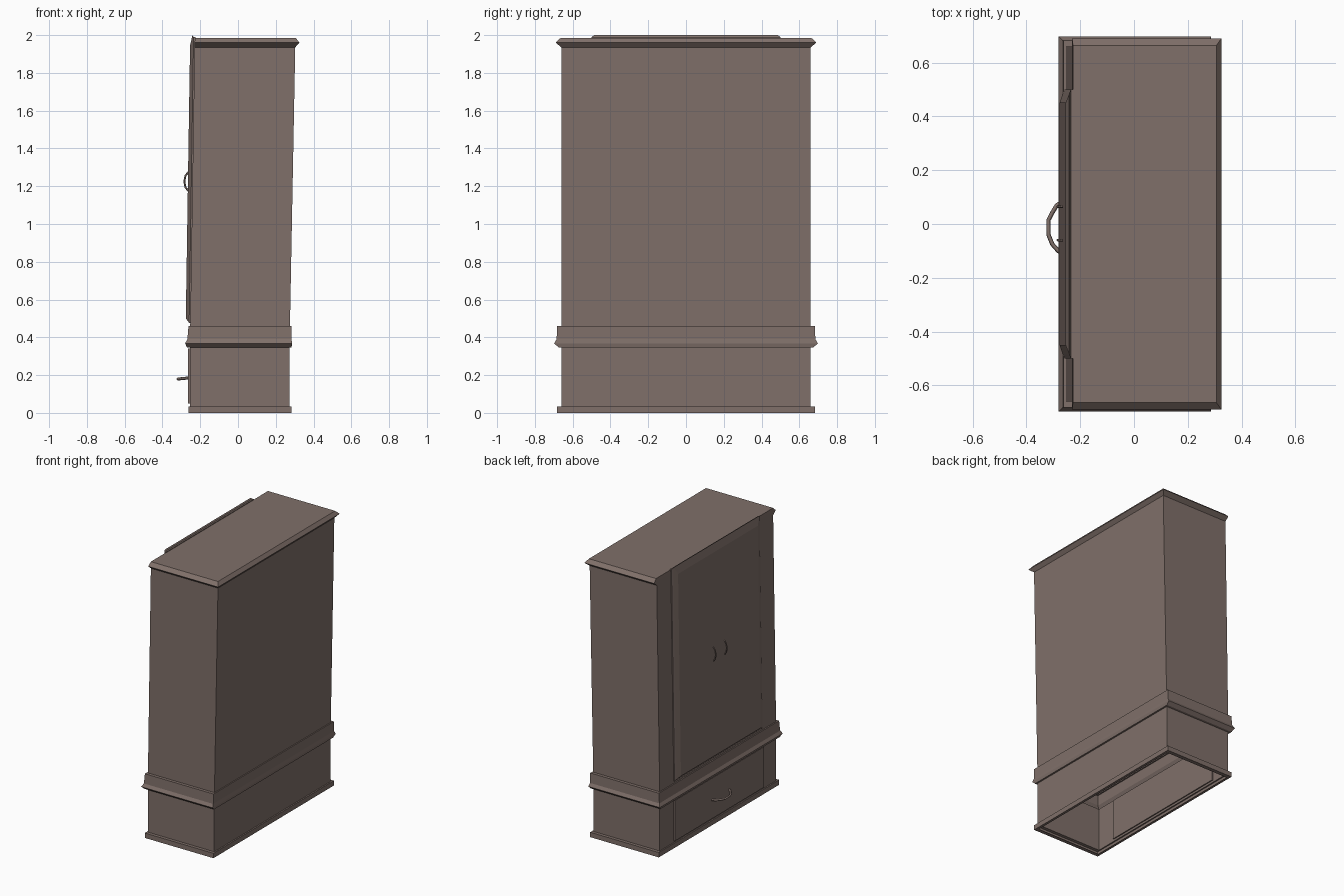
import bpy
import bmesh

cube = bpy.data.objects.get("Cube")
if cube:
    bpy.data.objects.remove(cube, do_unlink=True)

# Single wood colour
wood = bpy.data.materials.new("brown wood")
wood.use_nodes = True
colour = (0.215, 0.162, 0.143, 1)
wood.diffuse_color = colour
wood.node_tree.nodes["Principled BSDF"].inputs["Base Color"].default_value = colour


def front_x(z):
    """Leaning front plane of the upper cabinet."""
    return -0.253 + max(0, z - 0.46) * 0.0156


def loft(name, rings, cap_start=False):
    """Join four-cornered rings with quads and close the last one."""
    bm = bmesh.new()
    loops = [[bm.verts.new(p) for p in ring] for ring in rings]
    for a, b in zip(loops, loops[1:]):
        for i in range(4):
            j = (i + 1) % 4
            bm.faces.new((a[i], a[j], b[j], b[i]))
    bm.faces.new(loops[-1])
    if cap_start:
        bm.faces.new(loops[0][::-1])
    bmesh.ops.recalc_face_normals(bm, faces=bm.faces)
    mesh = bpy.data.meshes.new(name)
    bm.to_mesh(mesh)
    bm.free()
    mesh.materials.append(wood)
    obj = bpy.data.objects.new(name, mesh)
    bpy.context.collection.objects.link(obj)
    return obj


def level(z, x0, x1, y):
    """Horizontal rectangle."""
    return [(x0, -y, z), (x1, -y, z), (x1, y, z), (x0, y, z)]


def panel(name, steps):
    """Upright board on the front; steps are (half width, bottom, top, depth)."""
    rings = [[(front_x(z) - d, y, z) for y, z in
              ((-w, z0), (w, z0), (w, z1), (-w, z1))] for w, z0, z1, d in steps]
    return loft(name, rings, cap_start=True)


def handle(name, points, radius):
    """Thin bowed pull."""
    curve = bpy.data.curves.new(name, "CURVE")
    curve.dimensions = "3D"
    curve.bevel_depth = radius
    curve.bevel_resolution = 0
    curve.use_fill_caps = True
    spline = curve.splines.new("POLY")
    spline.points.add(len(points) - 1)
    for p, co in zip(spline.points, points):
        p.co = (*co, 1)
    curve.materials.append(wood)
    obj = bpy.data.objects.new(name, curve)
    bpy.context.collection.objects.link(obj)


# Hollow carcass, open underneath: plinth, base, waist moulding, body, cornice
loft("cabinet_body", [
    level(0, -0.245, 0.265, 0.655),
    level(0, -0.262, 0.283, 0.683),
    level(0.035, -0.262, 0.283, 0.683),
    level(0.035, -0.253, 0.273, 0.66),
    level(0.345, -0.253, 0.273, 0.66),
    level(0.347, -0.27, 0.283, 0.675),
    level(0.368, -0.28, 0.287, 0.698),
    level(0.39, -0.268, 0.283, 0.685),
    level(0.46, -0.262, 0.283, 0.682),
    level(0.46, -0.253, 0.275, 0.66),
    level(1.935, -0.23, 0.303, 0.66),
    level(1.96, -0.23, 0.325, 0.69),
    level(1.985, -0.227, 0.306, 0.664),
])

# Raised door board with sloping edges
panel("door_panel", [
    (0.5, 0.475, 1.99, -0.005),
    (0.5, 0.475, 1.99, 0.006),
    (0.485, 0.485, 2.0, 0.012),
    (0.452, 0.5, 1.945, 0.024),
])

# Drawer front
panel("drawer_front", [
    (0.505, 0.05, 0.34, -0.008),
    (0.505, 0.05, 0.34, 0.012),
])

# Drawer pull bowed outward, door pulls mirrored about the middle
bow = [(0, 0.085), (0.025, 0.07), (0.04, 0.045), (0.056, 0.015),
       (0.056, -0.04), (0.042, -0.075), (0.02, -0.1), (0, -0.115)]
handle("drawer_handle", [(-0.262 - out, y, 0.185 - out * 0.1) for out, y in bow], 0.008)

arc = [(0, -0.05), (0.015, -0.03), (0.021, 0), (0.015, 0.03), (0, 0.05)]
for side, y in (("left", -0.06), ("right", 0.065)):
    handle("door_handle_" + side,
           [(front_x(1.22) - 0.022 - out, y, 1.225 + dz) for out, dz in arc], 0.005)
